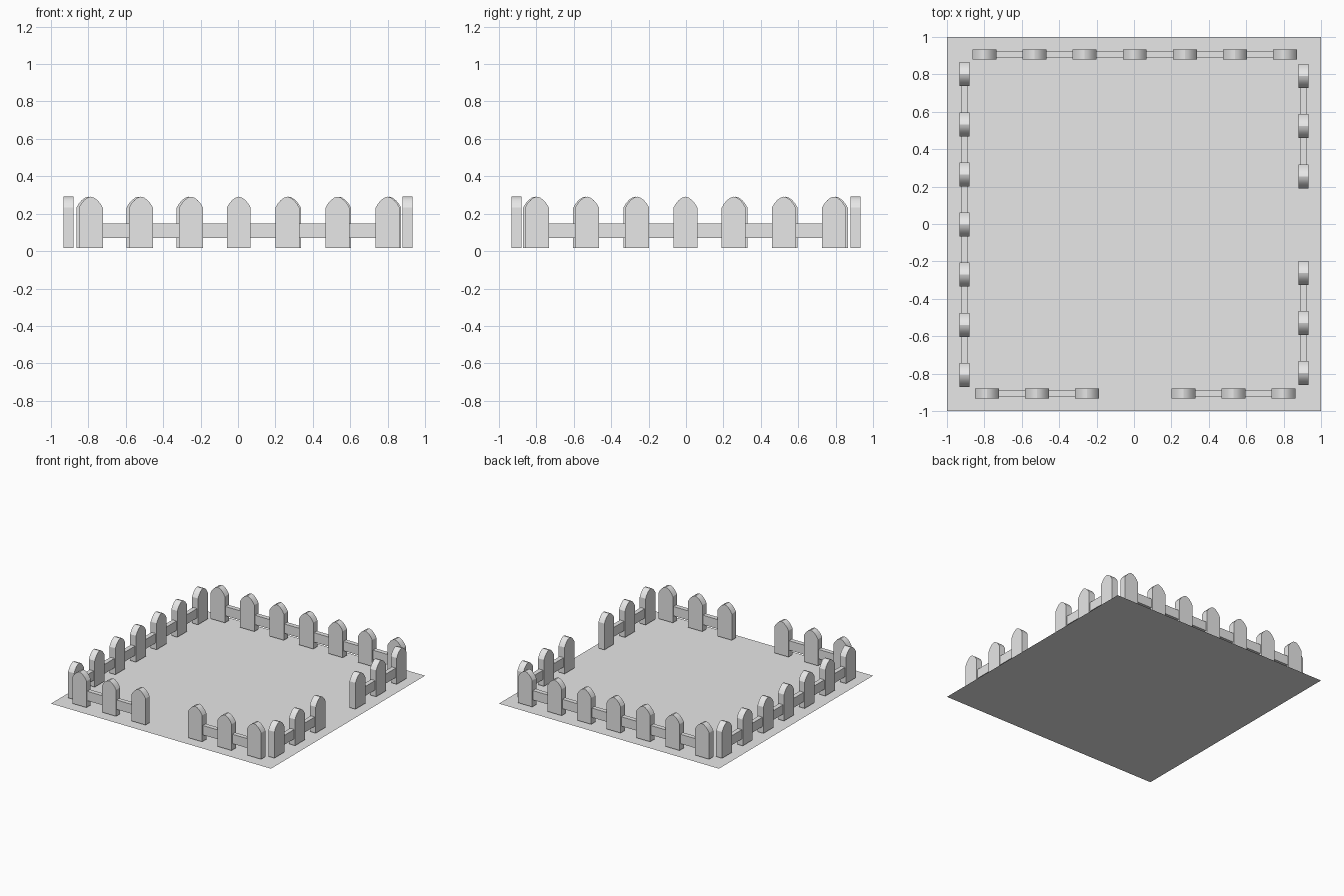
import bpy, bmesh, math
from mathutils import Vector

cube = bpy.data.objects.get("Cube")
if cube:
    bpy.data.objects.remove(cube, do_unlink=True)

grey = bpy.data.materials.new("light_grey")
grey.use_nodes = True
grey.diffuse_color = (0.8, 0.8, 0.8, 1)
grey.node_tree.nodes["Principled BSDF"].inputs["Base Color"].default_value = (0.8, 0.8, 0.8, 1)

BOTTOM = 0.016
PICKET_DEPTH = 0.054
RAIL_DEPTH, RAIL_LOW, RAIL_HIGH = 0.037, 0.07, 0.147
SPACING = 0.268
OFFSET = 0.907

# Right half of the picket outline, from the foot to the tip
HALF = [(0.064, BOTTOM), (0.064, 0.232), (0.052, 0.253),
        (0.035, 0.273), (0.017, 0.286)]
PICKET = HALF + [(0, 0.291)] + [(-x, z) for x, z in reversed(HALF)]


def prism(name, outline, depth, location, angle):
    """Extrude an upright outline through its depth and place it."""
    bm = bmesh.new()
    front = bm.faces.new([bm.verts.new((x, -depth / 2, z)) for x, z in outline])
    ext = bmesh.ops.extrude_face_region(bm, geom=[front])
    moved = [v for v in ext["geom"] if isinstance(v, bmesh.types.BMVert)]
    bmesh.ops.translate(bm, verts=moved, vec=Vector((0, depth, 0)))
    bmesh.ops.recalc_face_normals(bm, faces=bm.faces)
    mesh = bpy.data.meshes.new(name)
    bm.to_mesh(mesh)
    bm.free()
    mesh.materials.append(grey)
    obj = bpy.data.objects.new(name, mesh)
    obj.location = location
    obj.rotation_euler.z = angle
    bpy.context.collection.objects.link(obj)
    return obj


pickets = []


def fence(name, start, count, side, along_y):
    """A row of pickets joined by one thin rail."""
    angle = math.pi / 2 if along_y else 0

    def place(t):
        return (side, t, 0) if along_y else (t, side, 0)

    for i in range(count):
        pickets.append(prism(f"{name}_picket_{i + 1}", PICKET, PICKET_DEPTH,
                             place(start + i * SPACING), angle))
    half = (count - 1) * SPACING / 2
    rail = [(-half, RAIL_LOW), (half, RAIL_LOW), (half, RAIL_HIGH), (-half, RAIL_HIGH)]
    prism(f"{name}_rail", rail, RAIL_DEPTH, place(start + half), angle)


# Ground sheet
bpy.ops.mesh.primitive_plane_add(size=2, location=(0, 0, 0))
ground = bpy.context.object
ground.name = "ground_sheet"
ground.data.materials.append(grey)

# Two full fences and two with a gateway in the middle
fence("back_fence", -0.8, 7, OFFSET, False)
fence("right_fence", -0.807, 7, -OFFSET, True)
fence("front_fence_right", -0.787, 3, -OFFSET, False)
fence("front_fence_left", 0.264, 3, -OFFSET, False)
fence("left_fence_front", -0.797, 3, OFFSET, True)
fence("left_fence_back", 0.255, 3, OFFSET, True)

# Soft picket tops with sharp outer edges
bpy.ops.object.select_all(action="DESELECT")
for p in pickets:
    p.select_set(True)
bpy.context.view_layer.objects.active = pickets[0]
bpy.ops.object.shade_smooth_by_angle(angle=math.radians(29))
